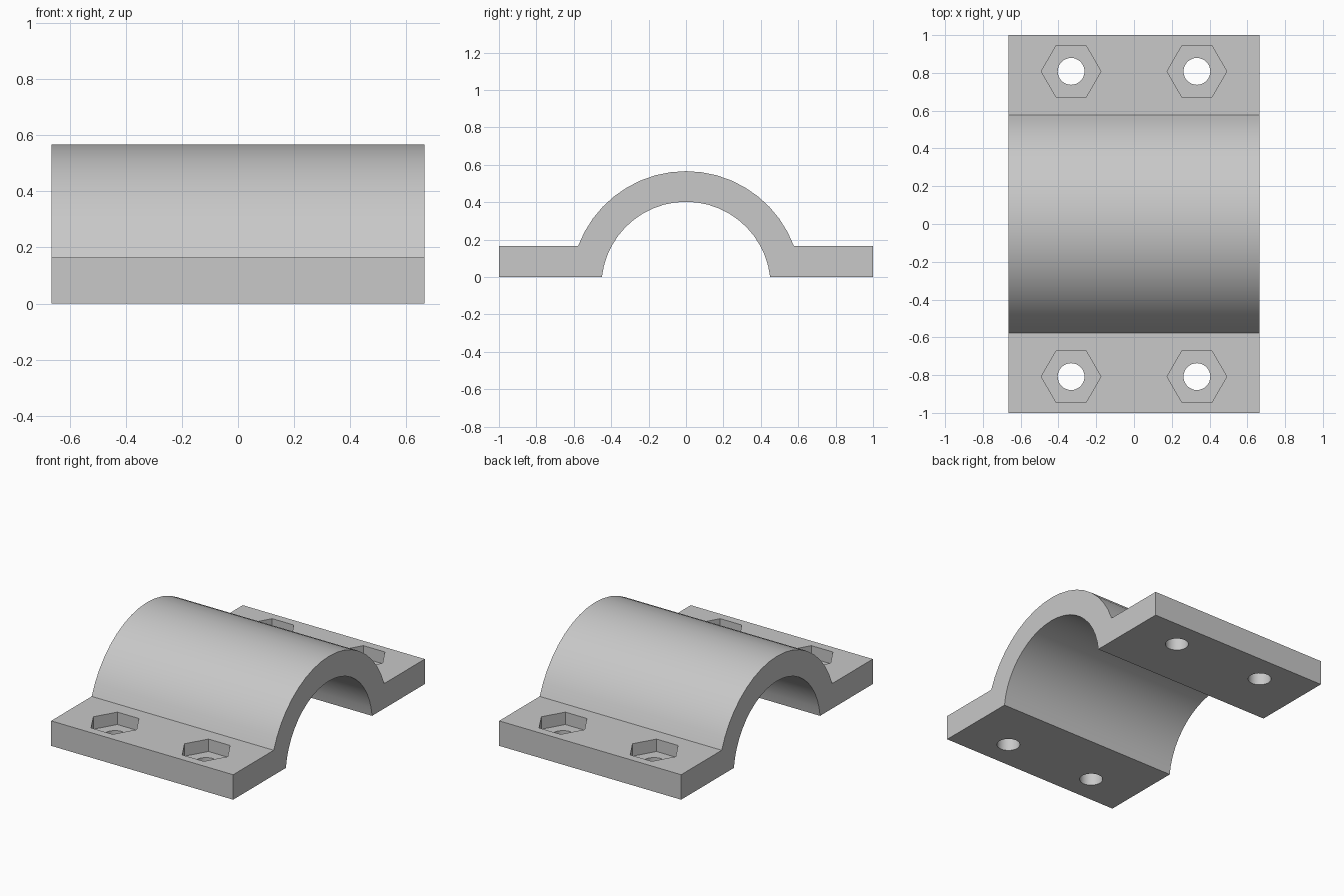
import bpy, bmesh
from math import sin, cos, acos, pi, radians

if "Cube" in bpy.data.objects:
    bpy.data.objects.remove(bpy.data.objects["Cube"])

HALF_X, HALF_Y, FLANGE = 0.665, 1.0, 0.165
AXIS_Z, R_OUT, R_IN = -0.05, 0.616, 0.4525

grey = bpy.data.materials.new("light_grey")
grey.use_nodes = True
colour = (0.58, 0.58, 0.58, 1)
grey.diffuse_color = colour
grey.node_tree.nodes["Principled BSDF"].inputs["Base Color"].default_value = colour


def arc(radius, end_z, steps):
    """Arc over the pipe axis as (y, z), from -y to +y, ending at height end_z."""
    limit = acos((end_z - AXIS_Z) / radius)
    angles = [limit * (2 * i / steps - 1) for i in range(steps + 1)]
    return [(radius * sin(a), AXIS_Z + radius * cos(a)) for a in angles]


def make_object(name, bm):
    bmesh.ops.recalc_face_normals(bm, faces=bm.faces)
    mesh = bpy.data.meshes.new(name)
    bm.to_mesh(mesh)
    bm.free()
    mesh.materials.append(grey)
    obj = bpy.data.objects.new(name, mesh)
    bpy.context.collection.objects.link(obj)
    return obj


def prism(name, points, offset):
    """Extrude a closed outline of 3D points along offset."""
    bm = bmesh.new()
    face = bm.faces.new([bm.verts.new(p) for p in points])
    new = bmesh.ops.extrude_face_region(bm, geom=[face])["geom"]
    bmesh.ops.translate(bm, vec=offset, verts=[v for v in new if isinstance(v, bmesh.types.BMVert)])
    return make_object(name, bm)


def cutter(name, x, y, radius, sides, z0, z1):
    ring = [(x + radius * cos(2 * pi * i / sides), y + radius * sin(2 * pi * i / sides), z0)
            for i in range(sides)]
    return prism(name, ring, (0, 0, z1 - z0))


# Saddle clamp: arch with a flange on each side
outline = ([(-HALF_Y, 0), (-HALF_Y, FLANGE)] + arc(R_OUT, FLANGE, 18)
           + [(HALF_Y, FLANGE), (HALF_Y, 0)] + arc(R_IN, 0, 22)[::-1])
clamp = prism("saddle_clamp", [(-HALF_X, y, z) for y, z in outline], (2 * HALF_X, 0, 0))

# Bolt holes with hexagonal nut pockets
cutters = []
for x in (-0.333, 0.333):
    for y in (-0.808, 0.808):
        cutters.append(cutter("nut_pocket_cutter", x, y, 0.158, 6, 0.083, 0.3))
        cutters.append(cutter("bolt_hole_cutter", x, y, 0.071, 32, -0.1, 0.12))

bpy.ops.object.select_all(action="DESELECT")
clamp.select_set(True)
bpy.context.view_layer.objects.active = clamp
for tool in cutters:
    cut = clamp.modifiers.new("cut", "BOOLEAN")
    cut.operation, cut.solver, cut.object = "DIFFERENCE", "EXACT", tool
    bpy.ops.object.modifier_apply(modifier=cut.name)
for tool in cutters:
    bpy.data.objects.remove(tool)

bpy.ops.object.shade_smooth_by_angle(angle=radians(30))
